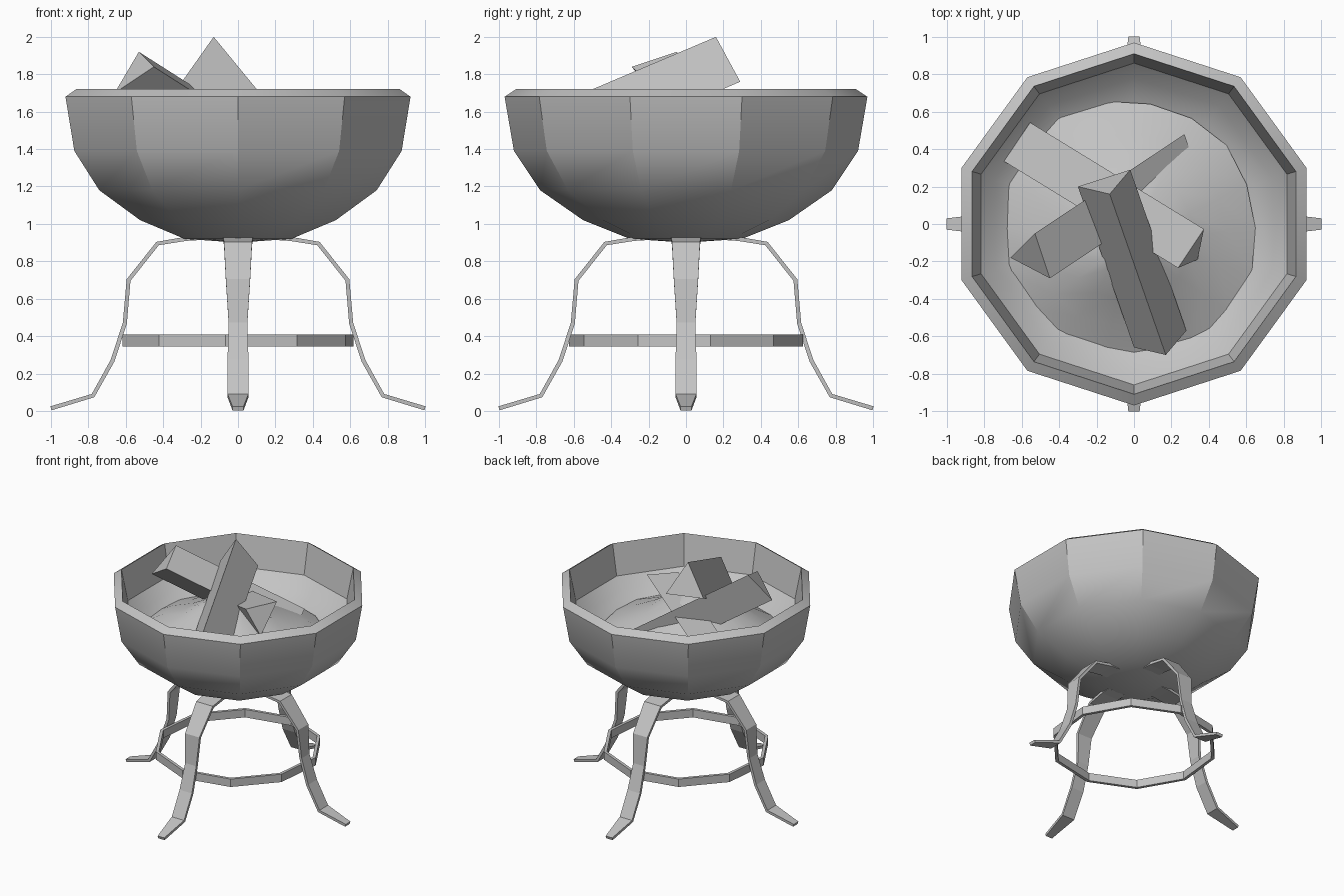
import bpy, bmesh, math, random
from mathutils import Vector

random.seed(4)
cube = bpy.data.objects.get("Cube")
if cube:
    bpy.data.objects.remove(cube)

grey = bpy.data.materials.new("plain_grey")
grey.use_nodes = True
COLOUR = (0.55, 0.55, 0.55, 1)
grey.diffuse_color = COLOUR
grey.node_tree.nodes["Principled BSDF"].inputs["Base Color"].default_value = COLOUR


def finish(name, bm, smooth=False):
    bmesh.ops.recalc_face_normals(bm, faces=bm.faces)
    mesh = bpy.data.meshes.new(name)
    bm.to_mesh(mesh)
    bm.free()
    mesh.materials.append(grey)
    ob = bpy.data.objects.new(name, mesh)
    bpy.context.collection.objects.link(ob)
    if smooth:
        bpy.ops.object.select_all(action='DESELECT')
        ob.select_set(True)
        bpy.context.view_layer.objects.active = ob
        bpy.ops.object.shade_smooth_by_angle(angle=math.radians(30))
    return ob


def skin(bm, rings, closed=False):
    """Join equal rings of vertices with quads."""
    n = len(rings[0])
    pairs = list(zip(rings, rings[1:]))
    if closed:
        pairs.append((rings[-1], rings[0]))
    for a, b in pairs:
        for i in range(n):
            j = (i + 1) % n
            bm.faces.new((a[i], a[j], b[j], b[i]))


def circle(bm, r, z, sides, start):
    return [bm.verts.new((r * math.cos(start + math.tau * i / sides),
                          r * math.sin(start + math.tau * i / sides), z))
            for i in range(sides)]


def fan(bm, ring, tip):
    tip = bm.verts.new(tip)
    for i in range(len(ring)):
        bm.faces.new((ring[i], ring[(i + 1) % len(ring)], tip))


# Ten-sided bowl: outside, rim, inner wall and inner floor
profile = [(0.3, 0.92), (0.55, 1.02), (0.78, 1.18), (0.92, 1.39), (0.97, 1.68),
           (0.91, 1.72), (0.86, 1.47), (0.78, 1.39), (0.67, 1.32), (0.4, 1.22)]
bm = bmesh.new()
rings = [circle(bm, r, z, 10, math.pi / 2) for r, z in profile]
skin(bm, rings)
fan(bm, rings[0], (0, 0, 0.9))
fan(bm, rings[-1], (0, 0, 1.18))
finish("bowl", bm, True)

# Uneven heap of ash on the bowl floor, peaking under the logs
bm = bmesh.new()
rings = [circle(bm, r, z, 18, 0) for r, z in
         [(0.69, 1.33), (0.52, 1.41), (0.35, 1.49), (0.18, 1.59)]]
for k, ring in enumerate(rings):
    for v in ring:
        v.co.xy *= random.uniform(0.97, 1.03)
        v.co.x -= 0.03
        v.co.y -= 0.02 * (k + 1)
        if k:
            v.co.z += random.uniform(-0.015, 0.015)
skin(bm, rings)
fan(bm, rings[-1], (0, -0.08, 1.65))
finish("ash", bm, True)

# Bent strap legs: distance out, height, half width
path = [(0.2, 0.925, 0.08), (0.28, 0.92, 0.08), (0.43, 0.895, 0.075),
        (0.585, 0.7, 0.065), (0.605, 0.47, 0.05), (0.67, 0.27, 0.056),
        (0.775, 0.082, 0.056), (1.0, 0.014, 0.03)]


def leg(name, turn):
    bm = bmesh.new()
    rings = []
    for i, (r, z, w) in enumerate(path):
        a, b = path[max(i - 1, 0)], path[min(i + 1, len(path) - 1)]
        along = Vector((b[0] - a[0], b[1] - a[1])).normalized()
        off = Vector((-along.y, along.x)) * 0.011
        ring = []
        for s, side in ((1, 1), (1, -1), (-1, -1), (-1, 1)):
            x, y = r + off.x * s, w * side
            ring.append(bm.verts.new((x * math.cos(turn) - y * math.sin(turn),
                                      x * math.sin(turn) + y * math.cos(turn),
                                      max(z + off.y * s, 0))))
        rings.append(ring)
    skin(bm, rings)
    bm.faces.new(rings[0])
    bm.faces.new(rings[-1])
    finish(name, bm)


for k, side in enumerate(("left", "back", "right", "front")):
    leg(side + "_leg", k * math.pi / 2)

# Ten-sided hoop tying the legs together
bm = bmesh.new()
skin(bm, [circle(bm, r, z, 10, math.radians(12)) for r, z in
          [(0.63, 0.345), (0.63, 0.41), (0.605, 0.41), (0.605, 0.345)]], closed=True)
finish("leg_hoop", bm)


# Split logs: triangular prisms half buried in the ash
def log(name, corners, axis):
    bm = bmesh.new()
    rings = [[bm.verts.new(Vector(c) + Vector(axis) * t) for c in corners]
             for t in (0, 1)]
    skin(bm, rings)
    bm.faces.new(rings[0])
    bm.faces.new(rings[1])
    finish(name, bm)


log("leaning_log", [(-0.13, 0.16, 2.0), (-0.3, 0.2, 1.76), (-0.02, 0.29, 1.76)],
    (0.3, -0.86, -0.365))
log("left_log", [(-0.53, -0.05, 1.92), (-0.45, -0.29, 1.84), (-0.66, -0.18, 1.7)],
    (0.8, 0.53, -0.51))
log("low_log", [(0.374, -0.027, 1.69), (0.235, -0.235, 1.67), (0.34, -0.19, 1.46)],
    (-0.93, 0.57, -0.26))
